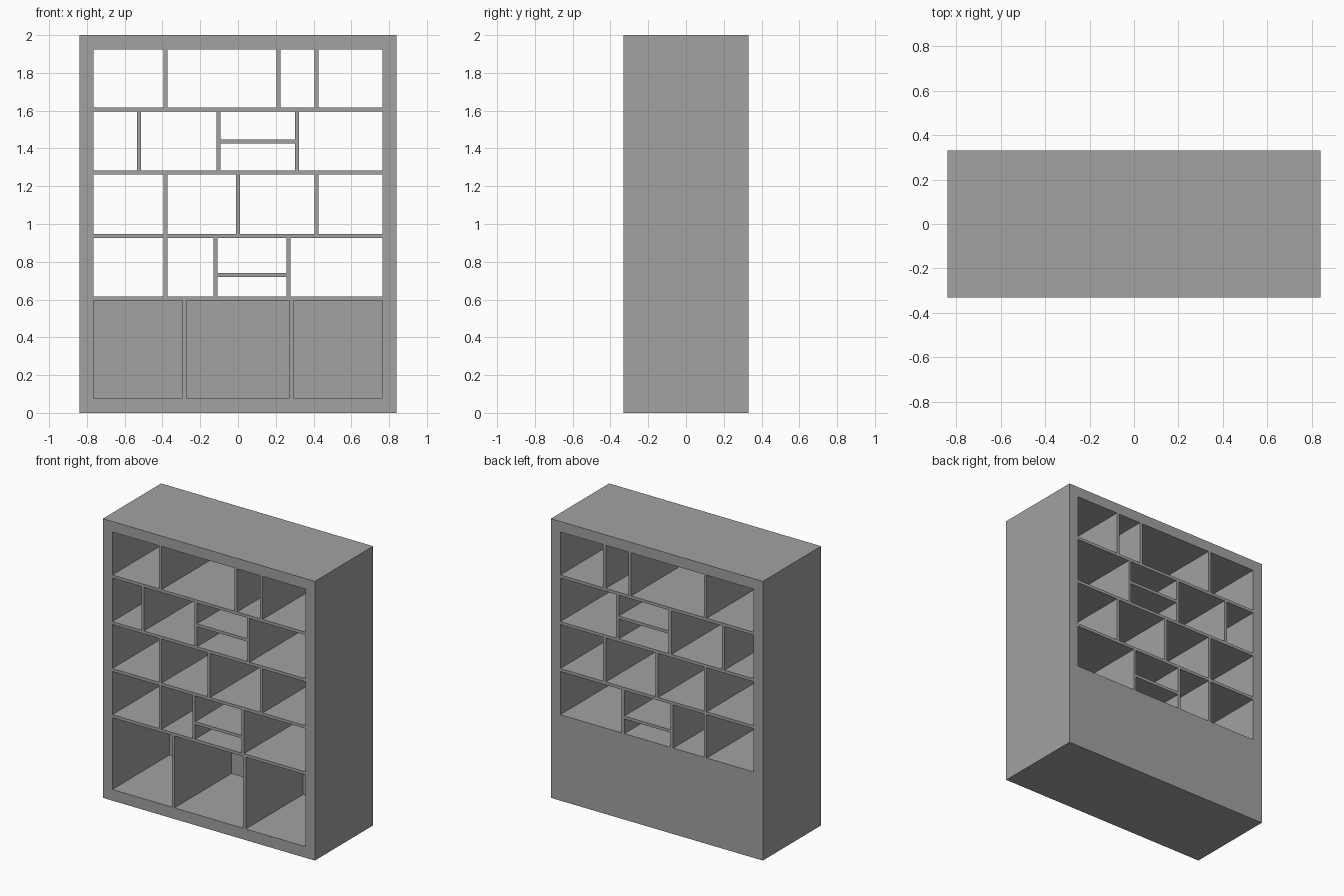
import bpy

# Remove the default cube only
if "Cube" in bpy.data.objects:
    bpy.data.objects.remove(bpy.data.objects["Cube"], do_unlink=True)

grey = bpy.data.materials.new("plain grey")
grey.use_nodes = True
colour = (0.36, 0.36, 0.36, 1)
grey.diffuse_color = colour
grey.node_tree.nodes["Principled BSDF"].inputs["Base Color"].default_value = colour


def board(name, x, z, y=(-0.33, 0.33)):
    """Box spanning the given (low, high) ranges."""
    spans = (x, y, z)
    bpy.ops.mesh.primitive_cube_add(size=1, location=[(a + b) / 2 for a, b in spans])
    ob = bpy.context.object
    ob.name = name
    ob.scale = [b - a for a, b in spans]
    bpy.ops.object.transform_apply(location=False, rotation=False, scale=True)
    ob.data.materials.append(grey)
    return ob


OUTER, INNER, HALF = 0.84, 0.765, 0.0105
TOP, BASE = 1.925, 0.08

# Outer frame
board("left_side", (INNER, OUTER), (0, 2))
board("right_side", (-OUTER, -INNER), (0, 2))
board("top_panel", (-INNER, INNER), (TOP, 2))
board("bottom_panel", (-INNER, INNER), (0, BASE))

# Full-width shelves, listed from the bottom up
shelves = [0.605, 0.936, 1.272, 1.606]
for z in shelves:
    board("shelf", (-INNER, INNER), (z - HALF, z + HALF))

# Upright dividers in each row, from the bottom up
rows = [
    [-0.283, 0.283],
    [-0.385, -0.119, 0.268],
    [-0.385, 0, 0.415],
    [-0.525, -0.104, 0.312],
    [-0.385, 0.214, 0.415],
]
floors = [BASE] + [z + HALF for z in shelves]
ceilings = [z - HALF for z in shelves] + [TOP]
for row, low, high in zip(rows, floors, ceilings):
    for x in row:
        board("divider", (x - HALF, x + HALF), (low, high))

# Short shelves between the two inner dividers of alternate rows
for row, z in ((rows[1], 0.731), (rows[3], 1.436)):
    board("short_shelf", (row[1] + HALF, row[2] - HALF), (z - HALF, z + HALF))

# Back panel closing the lowest row
board("back_panel", (-INNER, INNER), (BASE, ceilings[0]), (0.315, 0.33))
